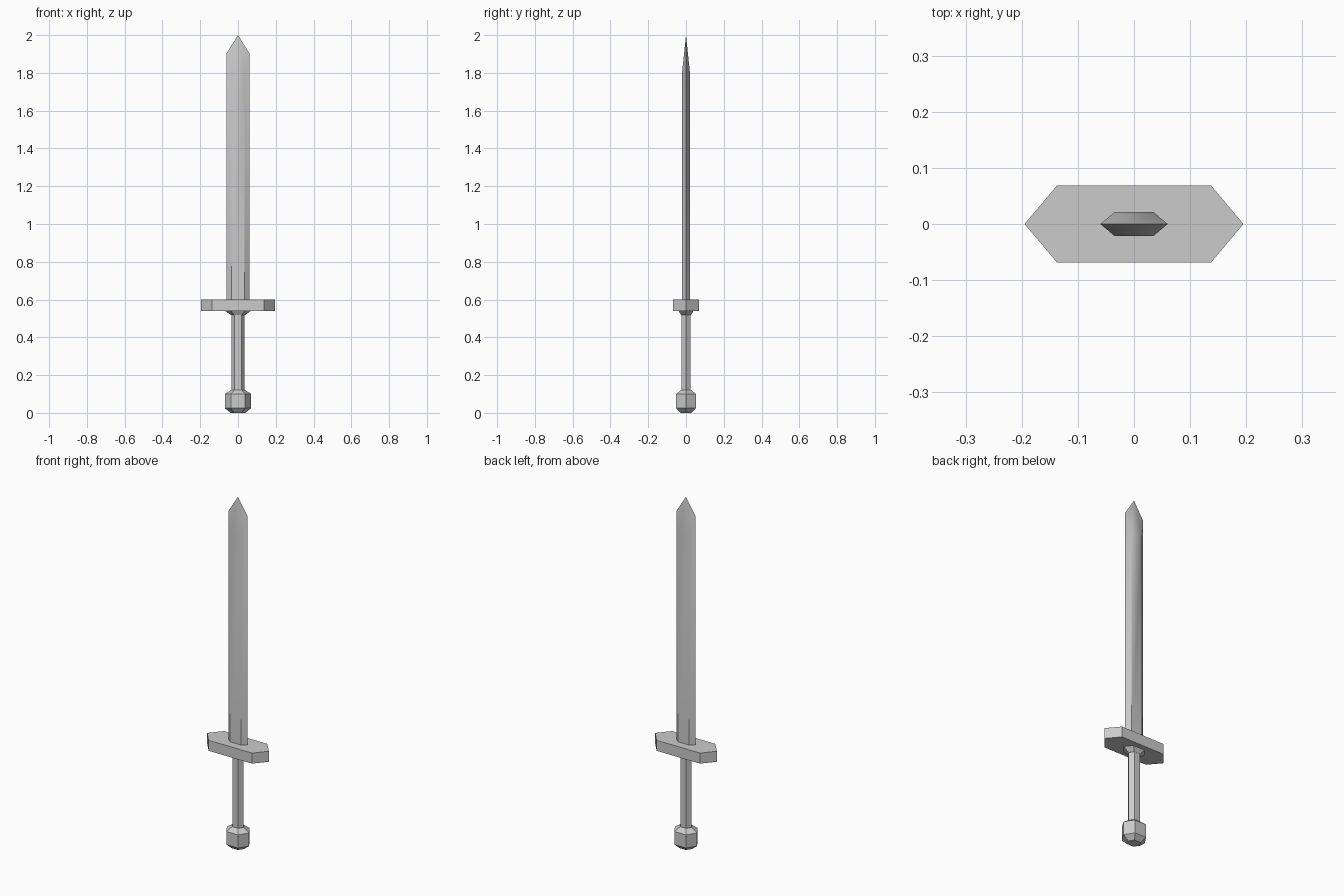
import bpy, bmesh

if "Cube" in bpy.data.objects:
    bpy.data.objects.remove(bpy.data.objects["Cube"])


def hex_ring(bm, half_x, flat_x, half_y, z, z_side=None):
    """Six-sided ring pointed along x; z_side lifts the two points."""
    zs = z if z_side is None else z_side
    pts = [(half_x, 0, zs), (flat_x, half_y, z), (-flat_x, half_y, z),
           (-half_x, 0, zs), (-flat_x, -half_y, z), (flat_x, -half_y, z)]
    return [bm.verts.new(p) for p in pts]


def hex_loft(name, rings, tip=None, smooth=False):
    """Skin hexagonal rings; close the top with a cap or a pointed tip."""
    bm = bmesh.new()
    loops = [hex_ring(bm, *r) for r in rings]
    for a, b in zip(loops, loops[1:]):
        for i in range(6):
            j = (i + 1) % 6
            bm.faces.new((a[i], a[j], b[j], b[i]))
    bm.faces.new(loops[0][::-1])
    if tip:
        top = bm.verts.new(tip)
        for i in range(6):
            bm.faces.new((loops[-1][i], loops[-1][(i + 1) % 6], top))
    else:
        bm.faces.new(loops[-1])
    bmesh.ops.recalc_face_normals(bm, faces=bm.faces)
    mesh = bpy.data.meshes.new(name)
    bm.to_mesh(mesh)
    bm.free()
    obj = bpy.data.objects.new(name, mesh)
    bpy.context.collection.objects.link(obj)
    if smooth:
        bpy.ops.object.select_all(action='DESELECT')
        obj.select_set(True)
        bpy.context.view_layer.objects.active = obj
        bpy.ops.object.shade_smooth_by_angle(angle=0.52)
    return obj


# Pommel: hexagonal block, chamfered top and bottom
hex_loft("pommel", [(0.038, 0.020, 0.028, 0.0), (0.070, 0.037, 0.052, 0.025),
                    (0.070, 0.037, 0.052, 0.10), (0.036, 0.019, 0.026, 0.122)])

# Grip
hex_loft("grip", [(0.035, 0.018, 0.024, 0.11), (0.035, 0.018, 0.024, 0.53)])

# Collar flaring into the guard
hex_loft("collar", [(0.036, 0.019, 0.025, 0.517), (0.070, 0.037, 0.040, 0.541)])

# Crossguard
hex_loft("guard", [(0.195, 0.137, 0.069, 0.54), (0.195, 0.137, 0.069, 0.60)])

# Blade: bevelled edges, edge points run higher than the flats before the tip
hex_loft("blade", [(0.060, 0.035, 0.021, 0.59), (0.060, 0.035, 0.021, 1.80, 1.905)],
         tip=(0, 0, 2.0), smooth=True)
